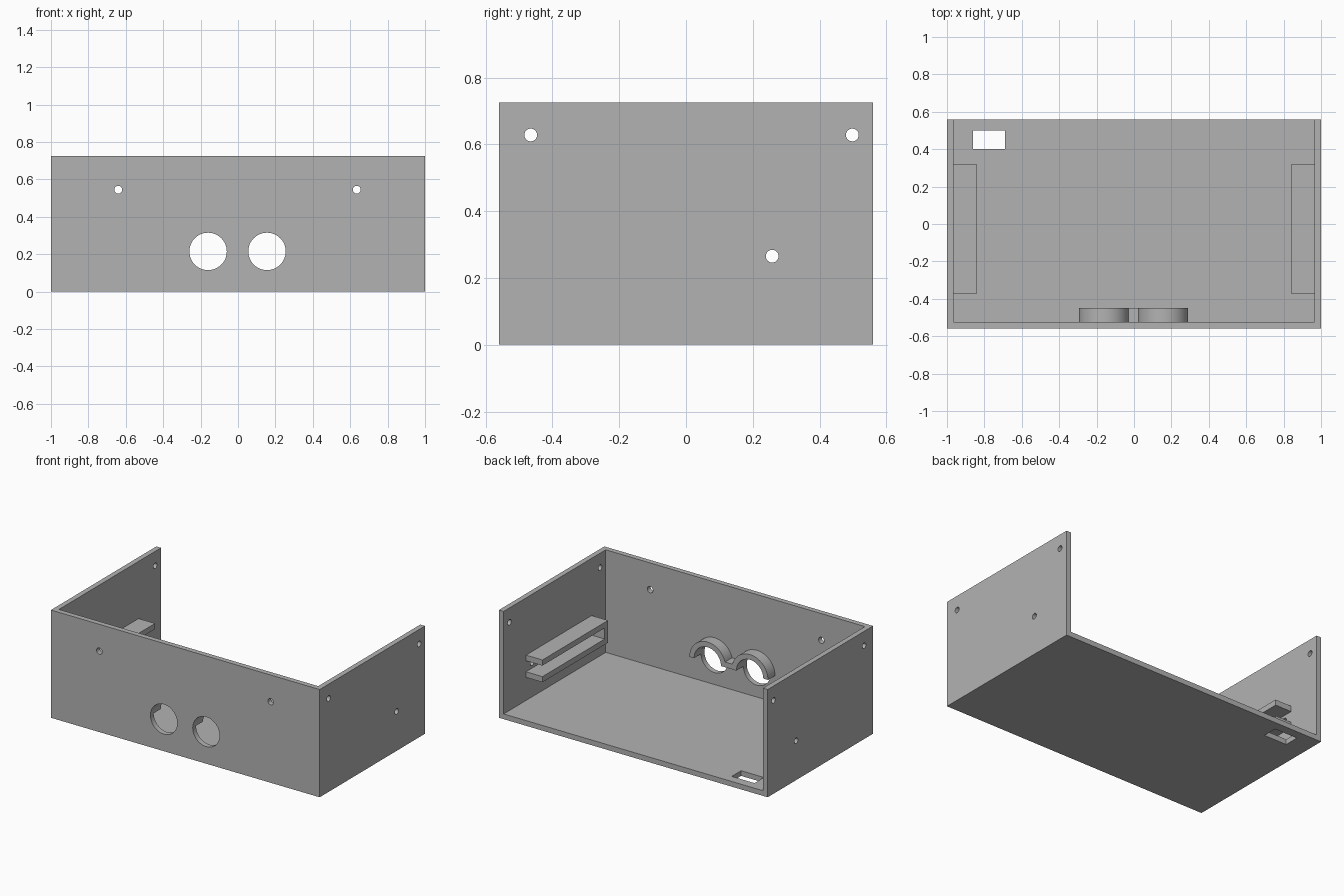
import bpy
import bmesh
import math
from mathutils import Matrix, Vector

cube = bpy.data.objects.get("Cube")
if cube:
    bpy.data.objects.remove(cube, do_unlink=True)

W, D, H, T = 1.0, 0.56, 0.725, 0.035   # half width, half depth, height, wall

grey = bpy.data.materials.new("plain grey")
grey.use_nodes = True
grey.diffuse_color = (0.45, 0.45, 0.45, 1)
grey.node_tree.nodes["Principled BSDF"].inputs["Base Color"].default_value = (0.45, 0.45, 0.45, 1)


def finish(name, bm):
    bmesh.ops.recalc_face_normals(bm, faces=bm.faces)
    mesh = bpy.data.meshes.new(name)
    bm.to_mesh(mesh)
    bm.free()
    mesh.materials.append(grey)
    obj = bpy.data.objects.new(name, mesh)
    bpy.context.collection.objects.link(obj)
    return obj


def box(name, lo, hi):
    lo, hi = Vector(lo), Vector(hi)
    bm = bmesh.new()
    bmesh.ops.create_cube(bm, size=1, matrix=Matrix.Translation((lo + hi) / 2)
                          @ Matrix.Diagonal((*(hi - lo), 1)))
    return finish(name, bm)


def rod(name, center, radius, length, axis):
    turn = Matrix.Rotation(math.pi / 2, 4, "X" if axis == "Y" else "Y")
    bm = bmesh.new()
    bmesh.ops.create_cone(bm, cap_ends=True, segments=48, radius1=radius, radius2=radius,
                          depth=length, matrix=Matrix.Translation(center) @ turn)
    return finish(name, bm)


def extrude_y(name, outline, y0, y1):
    bm = bmesh.new()
    face = bm.faces.new([bm.verts.new((x, y0, z)) for x, z in outline])
    new = bmesh.ops.extrude_face_region(bm, geom=[face])["geom"]
    bmesh.ops.translate(bm, vec=(0, y1 - y0, 0),
                        verts=[v for v in new if isinstance(v, bmesh.types.BMVert)])
    return finish(name, bm)


def activate(obj):
    bpy.ops.object.select_all(action="DESELECT")
    obj.select_set(True)
    bpy.context.view_layer.objects.active = obj


def cut(target, cutter):
    cutter.hide_render = True
    activate(target)
    mod = target.modifiers.new("cut", "BOOLEAN")
    mod.operation, mod.solver, mod.object = "DIFFERENCE", "EXACT", cutter
    bpy.ops.object.modifier_apply(modifier=mod.name)
    bpy.data.objects.remove(cutter, do_unlink=True)


# Tray: floor, front wall and two side walls, open at the back and top
tray = box("tray", (-W, -D, 0), (W, D, H))
cut(tray, box("cavity", (-W + T, -D + T, T), (W - T, D + 1, H + 1)))

# Floor window
cut(tray, box("floor_window", (-0.86, 0.4, -0.1), (-0.69, 0.5, 0.1)))

# Front holes: two large ports and two small screw holes
ports = (-0.16, 0.155)
PORT_Z, PORT_R = 0.215, 0.1
for x in ports:
    cut(tray, rod("port_hole", (x, -D, PORT_Z), PORT_R, 0.2, "Y"))
for x in (-0.64, 0.635):
    cut(tray, rod("front_screw_hole", (x, -D, 0.545), 0.021, 0.2, "Y"))

# Side screw holes, straight through both walls
for y, z in ((-0.465, 0.628), (0.498, 0.628), (0.258, 0.265)):
    cut(tray, rod("side_screw_hole", (0, y, z), 0.019, 2.4, "X"))

parts = [tray]

# Half-round collars over the ports, joined by a small bridge
Y0, Y1 = -D + T - 0.005, -0.45
steps = 32
angles = [math.pi * i / steps for i in range(steps + 1)]
for label, cx in zip(("right", "left"), ports):
    outer = [(cx + 0.135 * math.cos(a), PORT_Z + 0.135 * math.sin(a)) for a in angles]
    inner = [(cx + PORT_R * math.cos(a), PORT_Z + PORT_R * math.sin(a)) for a in reversed(angles)]
    parts.append(extrude_y(label + "_port_collar", outer + inner, Y0, Y1))
parts.append(box("collar_bridge", (-0.035, Y0, PORT_Z), (0.03, Y1, PORT_Z + T)))

# Slotted rails on the inner side walls, closed at the front end
for label, s in (("right", -1), ("left", 1)):
    xs = sorted((s * 0.843, s * (W - T + 0.005)))
    rail = box(label + "_rail", (xs[0], -0.375, 0.19), (xs[1], 0.322, 0.34))
    slot = sorted((s * 0.7, s * 1.2))
    cut(rail, box("rail_slot", (slot[0], -0.34, 0.228), (slot[1], 1, 0.302)))
    parts.append(rail)

for obj in parts:
    activate(obj)
    bpy.ops.object.shade_smooth_by_angle(angle=math.radians(30))
